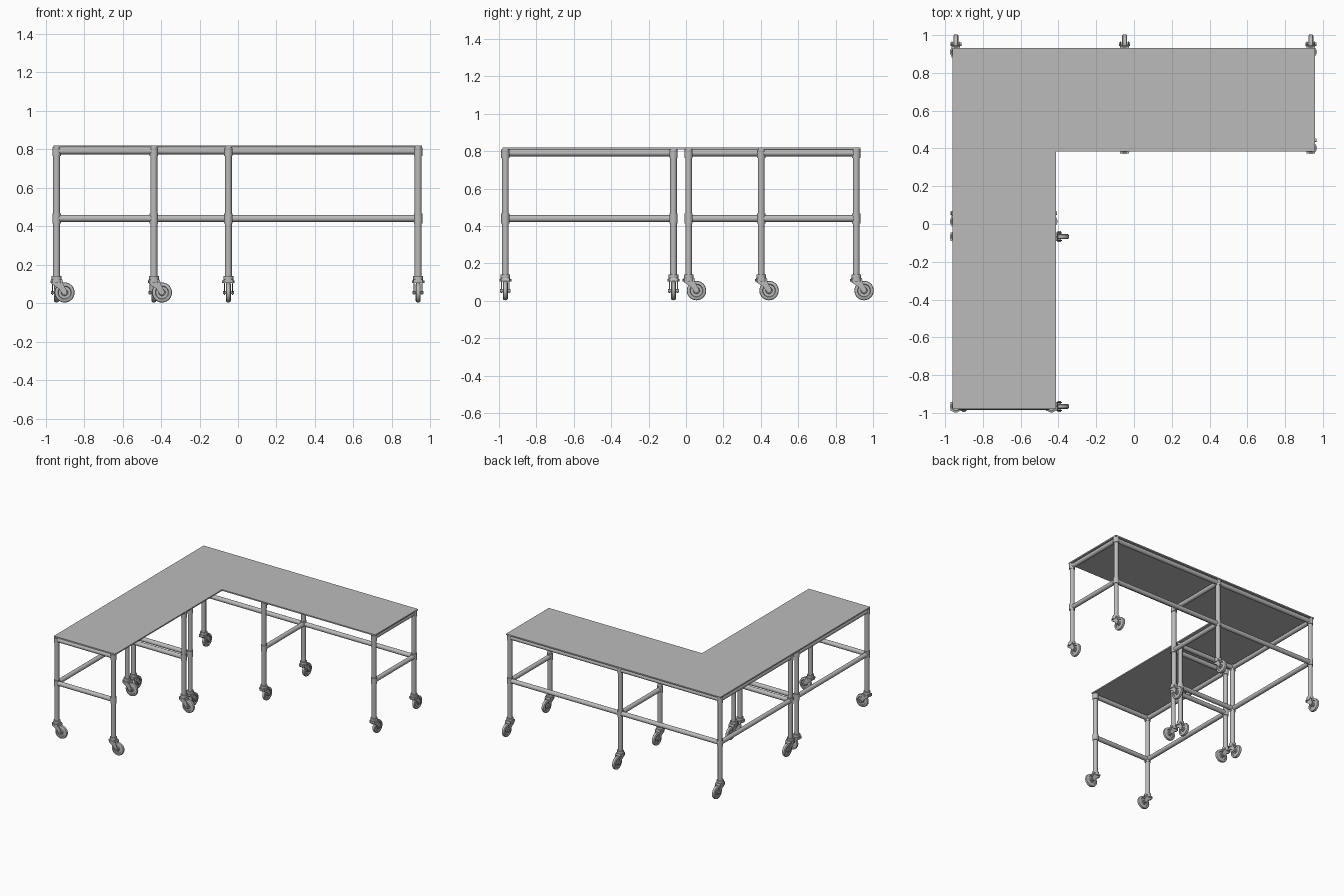
import bpy, bmesh, math
from mathutils import Vector, Matrix

cube = bpy.data.objects.get("Cube")
if cube:
    bpy.data.objects.remove(cube, do_unlink=True)

grey = bpy.data.materials.new("grey metal")
grey.use_nodes = True
colour = (0.5, 0.5, 0.5, 1)
grey.diffuse_color = colour
grey.node_tree.nodes["Principled BSDF"].inputs["Base Color"].default_value = colour

TUBE, JOINT = 0.018, 0.022
TOP, TOP_RAIL, MID_RAIL, LEG_END = 0.82, 0.791, 0.44, 0.135


def finish(name, bm, smooth=True):
    bmesh.ops.recalc_face_normals(bm, faces=bm.faces)
    mesh = bpy.data.meshes.new(name)
    bm.to_mesh(mesh)
    bm.free()
    mesh.materials.append(grey)
    ob = bpy.data.objects.new(name, mesh)
    bpy.context.collection.objects.link(ob)
    if smooth:
        bpy.ops.object.select_all(action='DESELECT')
        ob.select_set(True)
        bpy.context.view_layer.objects.active = ob
        bpy.ops.object.shade_smooth_by_angle(angle=math.radians(35))
    return ob


def rod(bm, a, b, r, sides=20):
    a, b = Vector(a), Vector(b)
    turn = (b - a).to_track_quat('Z', 'Y').to_matrix().to_4x4()
    bmesh.ops.create_cone(bm, cap_ends=True, segments=sides, radius1=r, radius2=r,
                          depth=(b - a).length,
                          matrix=Matrix.Translation((a + b) / 2) @ turn)


def prism(bm, points, direction):
    face = bm.faces.new([bm.verts.new(p) for p in points])
    out = bmesh.ops.extrude_face_region(bm, geom=[face])["geom"]
    bmesh.ops.translate(bm, verts=[v for v in out if isinstance(v, bmesh.types.BMVert)],
                        vec=direction)


# L-shaped worktop
bm = bmesh.new()
outline = [(-.96, -.98), (-.412, -.98), (-.412, .385), (.957, .385), (.957, .932), (-.96, .932)]
prism(bm, [(x, y, TOP - .01) for x, y in outline], (0, 0, .01))
finish("worktop", bm, False)

# Leg positions: the desk arm, and the L-shaped corner frame
L, I, M, R = -.943, -.437, -.05, .936
F, G, H, J, K = -.966, -.067, .014, .402, .91
arm_legs = [(L, F), (I, F), (L, G), (I, G)]
corner_legs = [(L, H), (I, H), (M, J), (R, J), (L, K), (M, K), (R, K)]

# Legs with joint sleeves where the rails meet them
for x, y in arm_legs + corner_legs:
    bm = bmesh.new()
    rod(bm, (x, y, LEG_END), (x, y, TOP - .01), TUBE)
    for z in (TOP_RAIL, MID_RAIL):
        rod(bm, (x, y, z - .026), (x, y, min(z + .026, TOP - .011)), JOINT)
    finish("leg", bm)

# Rails, open on the inner sides
spans = [((L, F), (I, F)), ((L, G), (I, G)), ((L, F), (L, G)),
         ((L, H), (I, H)), ((L, H), (L, K)), ((L, K), (M, K)),
         ((M, K), (R, K)), ((M, J), (M, K)), ((R, J), (R, K))]
for z, name in ((TOP_RAIL, "upper_rail"), (MID_RAIL, "lower_rail")):
    for a, b in spans:
        bm = bmesh.new()
        rod(bm, (*a, z), (*b, z), TUBE)
        finish(name, bm)


# Caster, modelled trailing along +x
def caster(x, y, angle):
    bm = bmesh.new()
    trail, axle = .042, .055
    rod(bm, (0, 0, .118), (0, 0, LEG_END + .005), .026)
    rod(bm, (0, 0, .104), (0, 0, .118), .032)
    # tyre lathed from a rounded section, with a stepped hub
    section = [(.0, .009), (.012, .012), (.016, .012), (.018, .007), (.032, .007),
               (.035, .013), (.044, .013), (.050, .009), (.052, 0)]
    section += [(r, -w) for r, w in reversed(section[:-1])]
    verts = [bm.verts.new((trail + r, w, axle)) for r, w in section]
    edges = [bm.edges.new(pair) for pair in zip(verts, verts[1:])]
    bmesh.ops.spin(bm, geom=verts + edges, cent=(trail, 0, axle), axis=(0, 1, 0),
                   angle=math.tau, steps=28, use_merge=True)
    bmesh.ops.remove_doubles(bm, verts=bm.verts, dist=1e-5)
    # fork cheeks, crown and axle bolt
    cheek = [(-.026, .118), (.026, .118), (.042, .085), (.056, .06), (.05, .043),
             (.034, .043), (.012, .075), (-.026, .1)]
    for side in (-1, 1):
        prism(bm, [(px, side * .018, pz) for px, pz in cheek], (0, side * .005, 0))
    crown = [(-.028, .11), (.034, .11), (.03, .122), (-.028, .122)]
    prism(bm, [(px, -.023, pz) for px, pz in crown], (0, .046, 0))
    rod(bm, (trail, -.029, axle), (trail, .029, axle), .009, 12)
    bmesh.ops.transform(bm, verts=bm.verts,
                        matrix=Matrix.Translation((x, y, 0)) @ Matrix.Rotation(angle, 4, 'Z'))
    finish("caster", bm)


for x, y in arm_legs:
    caster(x, y, 0)
for x, y in corner_legs:
    caster(x, y, math.pi / 2)
